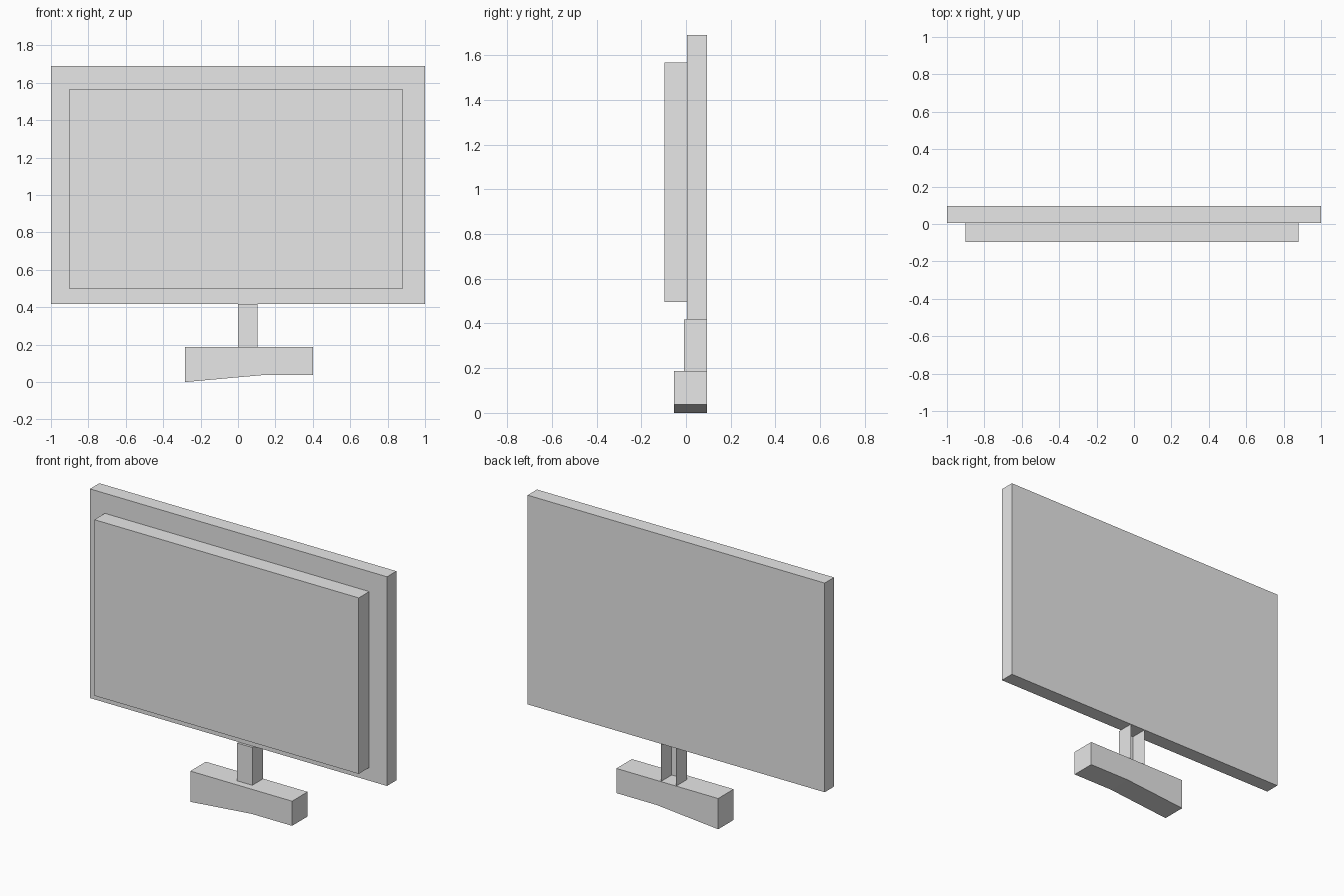
import bpy
import bmesh

default = bpy.data.objects.get("Cube")
if default:
    bpy.data.objects.remove(default, do_unlink=True)

# One light grey for every part
grey = bpy.data.materials.new("light_grey")
grey.use_nodes = True
colour = (0.8, 0.8, 0.8, 1.0)
grey.diffuse_color = colour
for node in grey.node_tree.nodes:
    if node.type == 'BSDF_PRINCIPLED':
        node.inputs["Base Color"].default_value = colour


def rectangle(x0, x1, z0, z1):
    return [(x0, z0), (x1, z0), (x1, z1), (x0, z1)]


def extrude_profile(name, profile, front, back, open_back=False):
    """Extrude an x-z outline from the front y to the back y."""
    bm = bmesh.new()
    face = bm.faces.new([bm.verts.new((x, front, z)) for x, z in profile])
    result = bmesh.ops.extrude_face_region(bm, geom=[face], use_keep_orig=True)
    moved = [v for v in result["geom"] if isinstance(v, bmesh.types.BMVert)]
    bmesh.ops.translate(bm, verts=moved, vec=(0, back - front, 0))
    bmesh.ops.recalc_face_normals(bm, faces=bm.faces[:])
    if open_back:
        rear = [f for f in bm.faces if f.normal.y > 0.9]
        bmesh.ops.delete(bm, geom=rear, context='FACES_ONLY')
    mesh = bpy.data.meshes.new(name)
    bm.to_mesh(mesh)
    bm.free()
    mesh.materials.append(grey)
    obj = bpy.data.objects.new(name, mesh)
    bpy.context.collection.objects.link(obj)
    return obj


# Wide rear panel and the slightly off-centre screen block in front of it
extrude_profile("rear_panel", rectangle(-1, 1, 0.417, 1.69), 0.005, 0.095)
extrude_profile("screen", rectangle(-0.9, 0.88, 0.497, 1.568), -0.096, 0.005)

# Hollow stem, open at the back
extrude_profile("stem", rectangle(0, 0.103, 0.187, 0.417), -0.01, 0.095, open_back=True)

# Base with an underside that slopes down towards the right
base_outline = [(-0.283, 0), (0.13, 0.037), (0.402, 0.037), (0.402, 0.187), (-0.283, 0.187)]
extrude_profile("base", base_outline, -0.054, 0.095)
